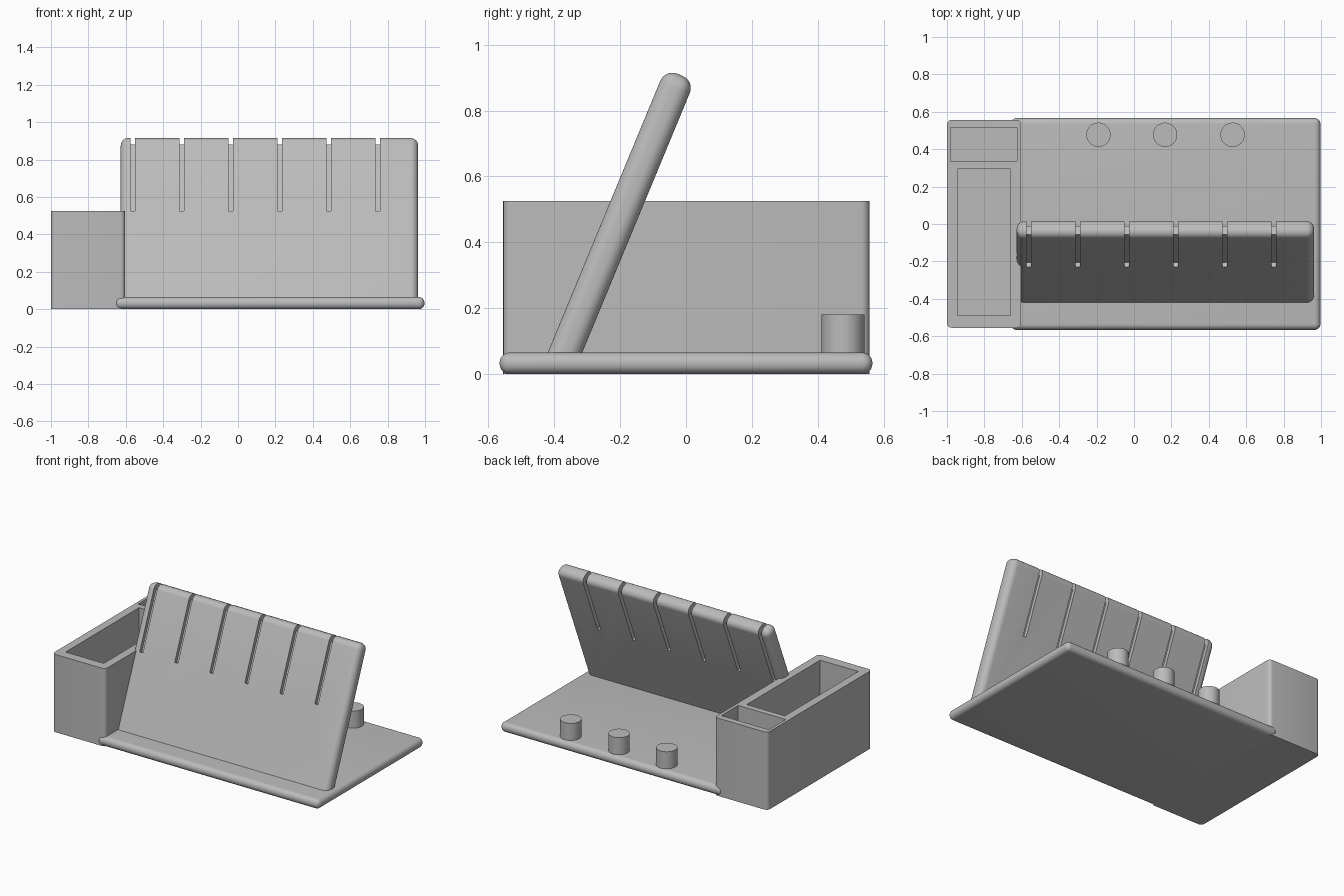
import bpy, bmesh, math
from mathutils import Matrix, Vector

if "Cube" in bpy.data.objects:
    bpy.data.objects.remove(bpy.data.objects["Cube"], do_unlink=True)

GREY = (0.5, 0.5, 0.5, 1)
mat = bpy.data.materials.new("plain grey")
mat.use_nodes = True
mat.diffuse_color = GREY
mat.node_tree.nodes["Principled BSDF"].inputs["Base Color"].default_value = GREY


def to_object(name, bm):
    bmesh.ops.recalc_face_normals(bm, faces=bm.faces)
    mesh = bpy.data.meshes.new(name)
    bm.to_mesh(mesh)
    bm.free()
    mesh.materials.append(mat)
    obj = bpy.data.objects.new(name, mesh)
    bpy.context.collection.objects.link(obj)
    return obj


def box(name, lo, hi, radius=0, segments=6, pick=lambda e: True):
    """Box between two corners, rounding only the picked edges."""
    lo, hi = Vector(lo), Vector(hi)
    bm = bmesh.new()
    bmesh.ops.create_cube(bm, size=1)
    for v in bm.verts:
        v.co = (lo + hi) / 2 + v.co * (hi - lo)
    if radius:
        bmesh.ops.bevel(bm, geom=[e for e in bm.edges if pick(e)], offset=radius,
                        segments=segments, profile=0.5, affect='EDGES')
    return to_object(name, bm)


def prism(name, profile, x, width):
    """Extrude a (y, z) profile along x."""
    bm = bmesh.new()
    face = bm.faces.new([bm.verts.new((x - width / 2, y, z)) for y, z in profile])
    ext = bmesh.ops.extrude_face_region(bm, geom=[face])["geom"]
    bmesh.ops.translate(bm, vec=(width, 0, 0),
                        verts=[g for g in ext if isinstance(g, bmesh.types.BMVert)])
    return to_object(name, bm)


def activate(obj):
    bpy.ops.object.select_all(action='DESELECT')
    obj.select_set(True)
    bpy.context.view_layer.objects.active = obj


def cut(obj, cutter):
    cutter.hide_render = True
    mod = obj.modifiers.new("cut", 'BOOLEAN')
    mod.operation, mod.solver, mod.object = 'DIFFERENCE', 'EXACT', cutter
    activate(obj)
    bpy.ops.object.modifier_apply(modifier=mod.name)
    bpy.data.objects.remove(cutter, do_unlink=True)


def smooth(obj):
    activate(obj)
    bpy.ops.object.shade_smooth_by_angle(angle=math.radians(32))


def is_upright(e):
    d = e.verts[0].co - e.verts[1].co
    return abs(d.z) > max(abs(d.x), abs(d.y))


# Base plate with half-round edges
base = box("base_plate", (-0.658, -0.566, 0), (0.997, 0.566, 0.065), 0.031, 8)
smooth(base)

# Storage box with a long and a short pocket
storage = box("storage_box", (-1, -0.555, 0), (-0.603, 0.557, 0.525), 0.025, 5, is_upright)
cut(storage, box("long_pocket", (-0.945, -0.49, 0.065), (-0.66, 0.295, 0.7)))
cut(storage, box("short_pocket", (-0.98, 0.335, 0.065), (-0.625, 0.515, 0.7)))
smooth(storage)

# Leaning panel, modelled upright and tilted back afterwards
THICK, HEIGHT, SINK = 0.097, 0.933, -0.02
panel = box("leaning_panel", (-0.627, 0, SINK), (0.963, THICK, HEIGHT), 0.04, 8,
            lambda e: max(v.co.z for v in e.verts) > 0)

# Cord grooves wrapping over the top edge of the panel
SLOT, DEPTH, TOP = 0.498, 0.025, HEIGHT - 0.04
groove = [(-0.1, SLOT), (DEPTH, SLOT), (DEPTH, TOP), (THICK - DEPTH, TOP),
          (THICK - DEPTH, SLOT), (0.2, SLOT), (0.2, 1.1), (-0.1, 1.1)]
for i in range(6):
    cut(panel, prism("groove", groove, -0.5625 + 0.2618 * i, 0.024))
panel.data.transform(Matrix.Translation((0, -0.42, 0.065)) @ Matrix.Rotation(math.radians(-22.5), 4, 'X'))
smooth(panel)

# Row of pegs along the back
for i, x in enumerate((-0.19, 0.166, 0.527)):
    bm = bmesh.new()
    bmesh.ops.create_cone(bm, cap_ends=True, segments=48, radius1=0.065, radius2=0.065, depth=0.15,
                          matrix=Matrix.Translation((x, 0.477, 0.105)))
    smooth(to_object("peg_%d" % (i + 1), bm))
